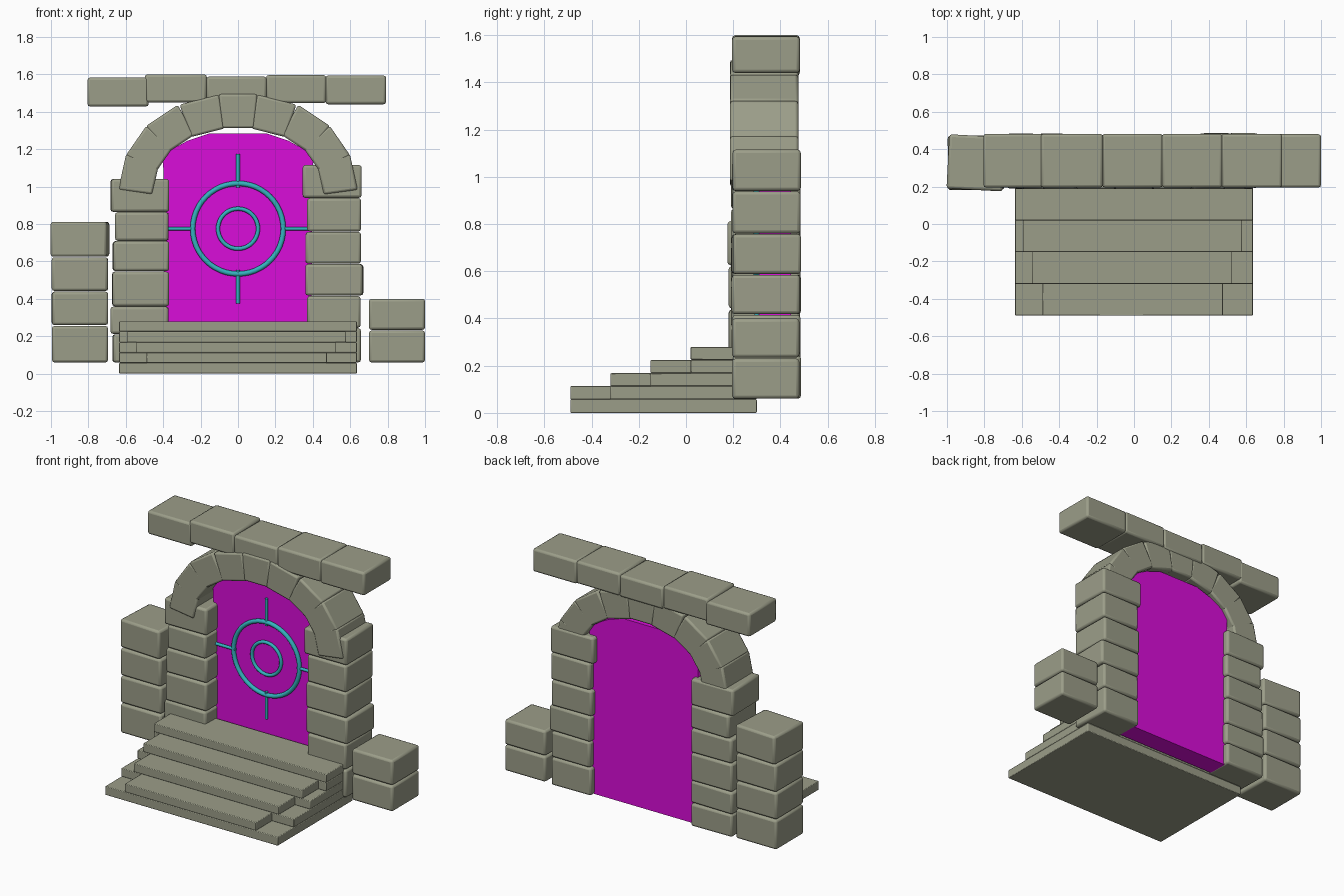
import bpy, bmesh, math
from mathutils import Matrix, Vector

if "Cube" in bpy.data.objects:
    bpy.data.objects.remove(bpy.data.objects["Cube"])


def material(name, rgb):
    m = bpy.data.materials.new(name)
    m.diffuse_color = (*rgb, 1)
    m.use_nodes = True
    m.node_tree.nodes["Principled BSDF"].inputs["Base Color"].default_value = m.diffuse_color
    return m


STONE = material("grey_green_stone", (0.33, 0.34, 0.25))
MAGENTA = material("magenta", (0.70, 0.004, 0.70))
TEAL = material("teal", (0.035, 0.45, 0.52))


def finish(obj, mat, bevel=0.0, segments=2):
    obj.data.materials.append(mat)
    if bevel:
        b = obj.modifiers.new("rounded_edges", 'BEVEL')
        b.width, b.segments = bevel, segments
        b.limit_method = 'ANGLE'
        b.angle_limit = math.radians(35)
    bpy.ops.object.select_all(action='DESELECT')
    obj.select_set(True)
    bpy.context.view_layer.objects.active = obj
    bpy.ops.object.shade_smooth_by_angle(angle=math.radians(35))
    return obj


def prism(name, profile, y0, y1, mat, bevel=0.0, segments=2):
    """Extrude an x-z outline from y0 to y1."""
    bm = bmesh.new()
    face = bm.faces.new([bm.verts.new((x, y0, z)) for x, z in profile])
    ext = bmesh.ops.extrude_face_region(bm, geom=[face])
    moved = [v for v in ext['geom'] if isinstance(v, bmesh.types.BMVert)]
    bmesh.ops.translate(bm, vec=(0, y1 - y0, 0), verts=moved)
    bmesh.ops.recalc_face_normals(bm, faces=bm.faces)
    me = bpy.data.meshes.new(name)
    bm.to_mesh(me)
    bm.free()
    obj = bpy.data.objects.new(name, me)
    bpy.context.collection.objects.link(obj)
    return finish(obj, mat, bevel, segments)


def block(name, x0, x1, y0, y1, z0, z1, bevel=0.014, yaw=0.0):
    obj = prism(name, [(x0, z0), (x1, z0), (x1, z1), (x0, z1)], y0, y1, STONE, bevel)
    if yaw:
        c = Vector(((x0 + x1) / 2, (y0 + y1) / 2, 0))
        obj.data.transform(Matrix.Translation(c) @ Matrix.Rotation(math.radians(yaw), 4, 'Z')
                           @ Matrix.Translation(-c))
    return obj


# Stairs: wide base, then wide slabs with narrower treads in front
W = 0.635
block("stair_base", -W, W, -0.49, 0.30, 0, 0.058, 0.004)
rows = [0.058, 0.113, 0.168, 0.225, 0.28]
fronts = [-0.49, -0.32, -0.15, 0.02]
treads = [(-0.49, 0.475), (-0.545, 0.525), (-0.592, 0.577)]
for i, (x0, x1) in enumerate(treads):
    block("stair_tread", x0, x1, fronts[i], fronts[i + 1] + 0.01, rows[i], rows[i + 1], 0.004)
    block("stair_slab", -W, W, fronts[i + 1], 0.30, rows[i], rows[i + 1], 0.004)
block("stair_top", -W, W, 0.02, 0.30, rows[3], rows[4], 0.004)

# Left pillar stones: x0, z0, z1, yaw
for x0, z0, z1, yaw in [(-0.67, 0.06, 0.21, 1), (-0.68, 0.213, 0.358, -1), (-0.672, 0.36, 0.545, 0.5),
                        (-0.668, 0.548, 0.708, 1), (-0.655, 0.71, 0.863, -1), (-0.68, 0.865, 1.04, 1)]:
    block("left_pillar_stone", x0, -0.37, 0.192, 0.482, z0, z1, yaw=yaw)

# Right pillar stones: x0, x1, z0, z1, yaw
for x0, x1, z0, z1, yaw in [(0.365, 0.655, 0.06, 0.243, 1), (0.37, 0.655, 0.245, 0.415, 0),
                            (0.362, 0.668, 0.418, 0.585, -1), (0.36, 0.655, 0.588, 0.757, 1),
                            (0.37, 0.658, 0.76, 0.938, 0), (0.345, 0.66, 0.94, 1.115, 0.5)]:
    block("right_pillar_stone", x0, x1, 0.196, 0.485, z0, z1, yaw=yaw)

# Low side walls
for z0, z1, yaw in [(0.06, 0.255, 0), (0.26, 0.438, 0.5), (0.442, 0.622, -0.5), (0.625, 0.812, -3)]:
    block("left_wall_stone", -0.995, -0.695, 0.182, 0.472, z0, z1, yaw=yaw)
for z0, z1 in [(0.06, 0.23), (0.234, 0.40)]:
    block("right_wall_stone", 0.70, 1.0, 0.195, 0.48, z0, z1)

# Lintel stones across the top
for x0, x1, z0, z1 in [(-0.805, -0.478, 1.428, 1.583), (-0.498, -0.167, 1.45, 1.6),
                       (-0.169, 0.153, 1.443, 1.588), (0.15, 0.472, 1.446, 1.596),
                       (0.468, 0.792, 1.44, 1.594)]:
    block("lintel_stone", x0, x1, 0.195, 0.482, z0, z1)


# Arch stones: tapered blocks on the outer chord points, mirrored
def arch_stone(a, b):
    a, b = Vector(a), Vector(b)
    d = (b - a).normalized()
    inward = Vector((d.y, -d.x)) * 0.183
    pts = [a, b, b + inward - d * 0.014, a + inward + d * 0.014]
    prism("arch_stone", [tuple(p) for p in pts], 0.186, 0.476, STONE, 0.012)


arch_stone((-0.103, 1.495), (0.103, 1.495))
outer = [((0.103, 1.492), (0.312, 1.438)), ((0.322, 1.437), (0.492, 1.324)),
         ((0.49, 1.325), (0.60, 1.166)), ((0.598, 1.175), (0.64, 0.983))]
for a, b in outer:
    arch_stone(a, b)
    arch_stone((-b[0], b[1]), (-a[0], a[1]))

# Door panel with a rounded top
half = [(0.39, 0.062), (0.40, 1.14), (0.37, 1.19), (0.27, 1.245), (0.15, 1.285)]
prism("door_panel", half + [(-x, z) for x, z in reversed(half)], 0.31, 0.445, MAGENTA)

# Door emblem: two rings and four bars
CZ, CY = 0.775, 0.30
for name, major, minor in [("outer_ring", 0.242, 0.014), ("inner_ring", 0.107, 0.011)]:
    bpy.ops.mesh.primitive_torus_add(location=(0, CY, CZ), rotation=(math.pi / 2, 0, 0),
                                     major_radius=major, minor_radius=minor,
                                     major_segments=48, minor_segments=12)
    bpy.context.object.name = name
    finish(bpy.context.object, TEAL)
for x, z, length, rot in [(0, 1.085, 0.18, 0), (0, 0.465, 0.18, 0),
                          (-0.302, CZ, 0.15, math.pi / 2), (0.302, CZ, 0.15, math.pi / 2)]:
    bpy.ops.mesh.primitive_cylinder_add(vertices=12, radius=0.010, depth=length,
                                        location=(x, CY, z), rotation=(0, rot, 0))
    bpy.context.object.name = "emblem_bar"
    finish(bpy.context.object, TEAL)
